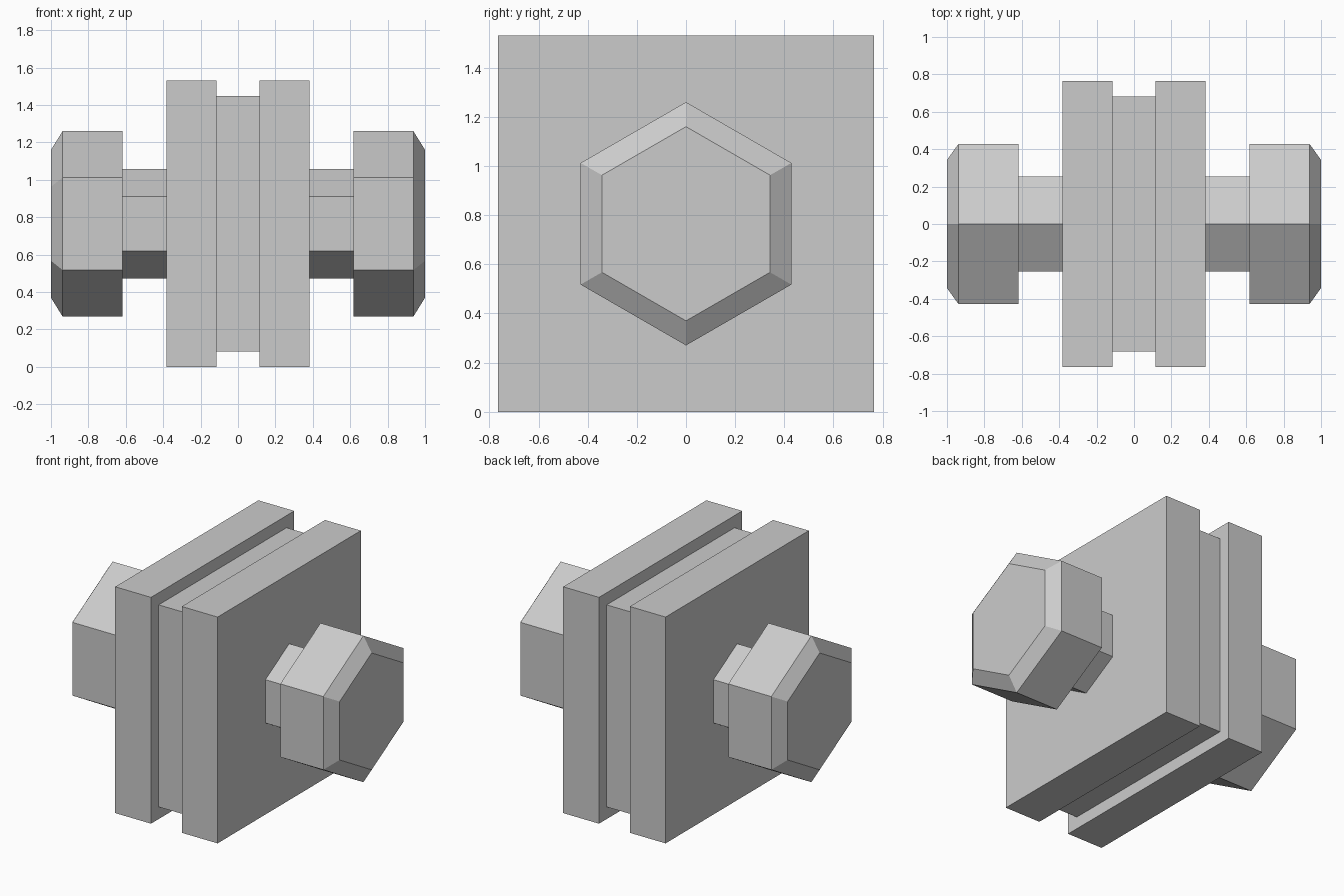
import bpy, bmesh
from math import cos, sin, pi, sqrt

if "Cube" in bpy.data.objects:
    bpy.data.objects.remove(bpy.data.objects["Cube"])

AXIS_Z = 0.765  # height of the shared centre line


def loft(name, sides, stations, turn=0.0, mirror=True):
    """Closed prism along x through (x, radius) stations."""
    bm = bmesh.new()
    rings = []
    for x, r in stations:
        angles = [turn + 2 * pi * i / sides for i in range(sides)]
        rings.append([bm.verts.new((x, r * sin(a), r * cos(a))) for a in angles])
    for a, b in zip(rings, rings[1:]):
        for i in range(sides):
            j = (i + 1) % sides
            bm.faces.new((a[i], a[j], b[j], b[i]))
    bm.faces.new(rings[0])
    bm.faces.new(rings[-1])
    bmesh.ops.recalc_face_normals(bm, faces=bm.faces)
    mesh = bpy.data.meshes.new(name)
    bm.to_mesh(mesh)
    bm.free()
    obj = bpy.data.objects.new(name, mesh)
    obj.location.z = AXIS_Z
    bpy.context.collection.objects.link(obj)
    if mirror:
        mod = obj.modifiers.new("Mirror", 'MIRROR')
        mod.use_axis = (True, False, False)
        mod.use_mirror_merge = False
    return obj


# Square core sandwiched between the plates
core_r = 0.683 * sqrt(2)
loft("core_block", 4, [(-0.115, core_r), (0.115, core_r)], pi / 4, mirror=False)

# Pair of larger square plates
plate_r = 0.765 * sqrt(2)
loft("clamp_plates", 4, [(0.115, plate_r), (0.383, plate_r)], pi / 4)

# Hexagonal shank with chamfered hexagonal head on each side
loft("hex_bolts", 6, [(0.383, 0.293), (0.617, 0.293), (0.617, 0.495),
                      (0.938, 0.495), (1.0, 0.395)])
